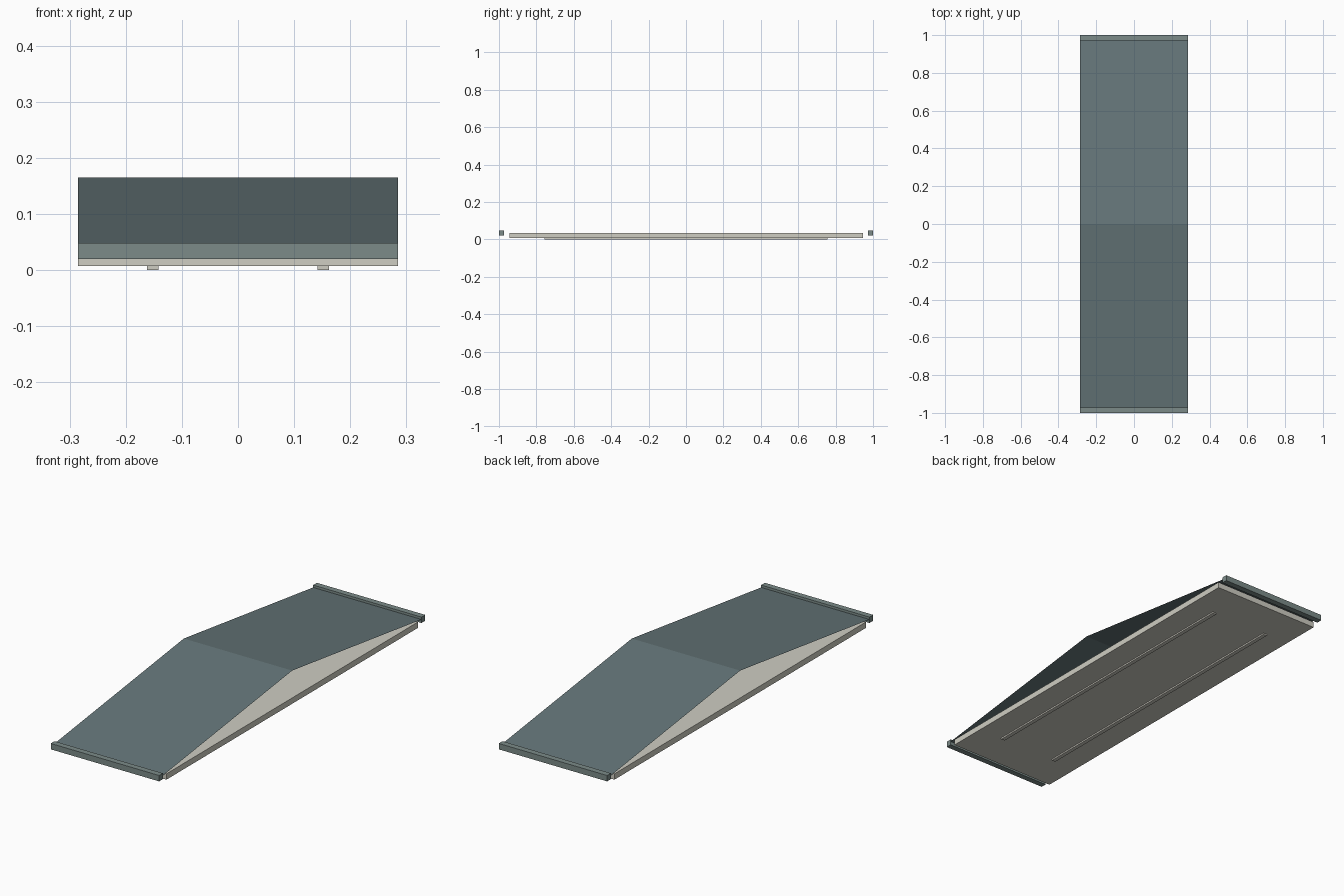
import bpy

if "Cube" in bpy.data.objects:
    bpy.data.objects.remove(bpy.data.objects["Cube"])


def material(name, rgb):
    m = bpy.data.materials.new(name)
    m.diffuse_color = (*rgb, 1)
    m.use_nodes = True
    m.node_tree.nodes["Principled BSDF"].inputs["Base Color"].default_value = m.diffuse_color
    return m


pale = material("pale_board", (0.62, 0.61, 0.54))
slate = material("slate_sheet", (0.13, 0.18, 0.19))
trim = material("slate_trim", (0.20, 0.26, 0.25))


def add_mesh(name, verts, faces, mat):
    me = bpy.data.meshes.new(name)
    me.from_pydata(verts, [], faces)
    me.materials.append(mat)
    ob = bpy.data.objects.new(name, me)
    bpy.context.collection.objects.link(ob)
    return ob


def box(name, x, y, z, mat):
    """Box spanning the (low, high) ranges x, y and z."""
    verts = [(a, b, c) for a in x for b in y for c in z]
    faces = [(0, 1, 3, 2), (4, 6, 7, 5), (0, 4, 5, 1),
             (2, 3, 7, 6), (0, 2, 6, 4), (1, 5, 7, 3)]
    return add_mesh(name, verts, faces, mat)


W = 0.285

# flat base board
box("base_board", (-W, W), (-0.945, 0.945), (0.007, 0.035), pale)

# thin peaked sheet, open at the sides
profile = [(-0.985, 0.035), (0, 0.165), (0.985, 0.035)]
verts = [(x, y, z) for y, z in profile for x in (-W, W)]
add_mesh("peaked_sheet", verts, [(0, 1, 3, 2), (2, 3, 5, 4)], slate)

# end bars and underside runners
for side, s in (("front", -1), ("back", 1)):
    box(side + "_end_bar", (-W, W), sorted((s * 0.972, s * 1.0)), (0.02, 0.048), trim)
for side, s in (("left", -1), ("right", 1)):
    box(side + "_runner", (s * 0.152 - 0.01, s * 0.152 + 0.01), (-0.757, 0.757), (0.0, 0.007), pale)
